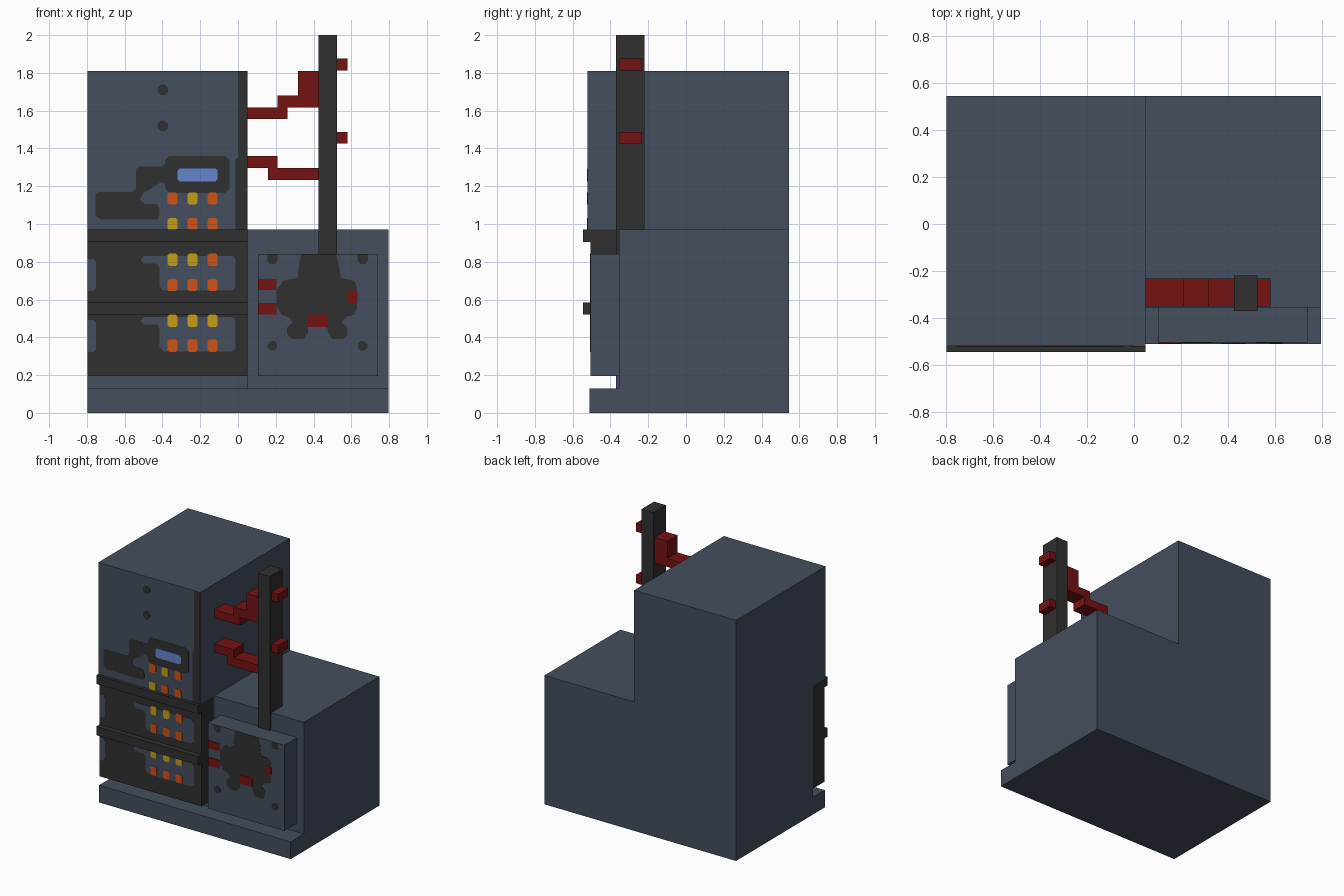
import bpy, bmesh, math

if "Cube" in bpy.data.objects:
    bpy.data.objects.remove(bpy.data.objects["Cube"])


def material(name, r, g, b):
    m = bpy.data.materials.new(name)
    m.diffuse_color = (r, g, b, 1)
    m.use_nodes = True
    m.node_tree.nodes["Principled BSDF"].inputs["Base Color"].default_value = m.diffuse_color
    return m


BLUE = material("slate_blue", 0.058, 0.077, 0.112)
DARK = material("charcoal", 0.03, 0.03, 0.03)
RED = material("dark_red", 0.18, 0.006, 0.006)
ORANGE = material("orange", 0.62, 0.085, 0.008)
YELLOW = material("yellow", 0.56, 0.34, 0.008)
SCREEN = material("screen_blue", 0.13, 0.235, 0.62)


def prism(name, pts, a, b, mat, axis="y"):
    """Extrude a 2D outline from a to b: (y,z) along x, or (x,z) along y."""
    place = (lambda p, t: (t, p[0], p[1])) if axis == "x" else (lambda p, t: (p[0], t, p[1]))
    bm = bmesh.new()
    v0 = [bm.verts.new(place(p, a)) for p in pts]
    v1 = [bm.verts.new(place(p, b)) for p in pts]
    bm.faces.new(v0)
    bm.faces.new(v1)
    n = len(pts)
    for i in range(n):
        j = (i + 1) % n
        bm.faces.new((v0[i], v0[j], v1[j], v1[i]))
    bmesh.ops.recalc_face_normals(bm, faces=bm.faces)
    me = bpy.data.meshes.new(name)
    bm.to_mesh(me)
    bm.free()
    me.materials.append(mat)
    ob = bpy.data.objects.new(name, me)
    bpy.context.collection.objects.link(ob)
    return ob


def box(name, x0, x1, y0, y1, z0, z1, mat):
    return prism(name, [(x0, z0), (x1, z0), (x1, z1), (x0, z1)], y0, y1, mat)


def plate(name, pts, front, mat, layer=1):
    """Thin painted detail on a surface facing -y."""
    return prism(name, pts, front - 0.002 * layer, front, mat)


def chamfered(x0, x1, z0, z1, c):
    return [(x0 + c, z0), (x1 - c, z0), (x1, z0 + c), (x1, z1 - c),
            (x1 - c, z1), (x0 + c, z1), (x0, z1 - c), (x0, z0 + c)]


def disc(x, z, r, n=8):
    return [(x + r * math.cos((i + .5) * math.tau / n),
             z + r * math.sin((i + .5) * math.tau / n)) for i in range(n)]


def hundredths(pts):
    return [(x / 100, z / 100) for x, z in pts]


L, M, R = -0.798, 0.05, 0.796       # left, dividing and right x
FRONT, DRAWER, BACK = -0.52, -0.505, 0.545

# Tall and low cabinets with toe recess, as side profiles
prism("tall_cabinet", [(-0.51, 0), (BACK, 0), (BACK, 1.81), (FRONT, 1.81), (FRONT, 0.97),
                       (-0.37, 0.97), (-0.37, 0.13), (-0.51, 0.13)], L, M, BLUE, "x")
prism("low_cabinet", [(-0.51, 0), (BACK, 0), (BACK, 0.97), (-0.355, 0.97),
                      (-0.355, 0.13), (-0.51, 0.13)], M, R, BLUE, "x")

# Drawers and the protruding bands above them
for name, z0, z1, z2 in (("lower", 0.195, 0.52, 0.585), ("upper", 0.585, 0.905, 0.97)):
    box(name + "_drawer", L, M, DRAWER, -0.37, z0, z1, DARK)
    box(name + "_band", L, M, -0.545, -0.37, z1, z2, DARK)

# Blue inlays on the drawers
inlay = [(-50, 83), (-2.5, 83), (-1.3, 81), (-1.3, 66.5), (-3, 64.7), (-39.5, 64.7),
         (-41.5, 67), (-41.5, 77), (-43, 79), (-50, 79), (-51.5, 81)]
side_inlay = [(-79.8, 81.5), (-76.5, 81.5), (-75.3, 80), (-75.3, 66), (-76.5, 64.5), (-79.8, 64.5)]
for name, dz in (("upper", 0), ("lower", -32.3)):
    for part, pts in (("inlay", inlay), ("side_inlay", side_inlay)):
        plate(f"{name}_{part}", hundredths([(x, z + dz) for x, z in pts]), DRAWER, BLUE)

# Button grid
rows = [(1.135, FRONT, "OYO"), (1.0, FRONT, "YOO"), (0.81, DRAWER, "YYO"),
        (0.677, DRAWER, "OOO"), (0.487, DRAWER, "YYY"), (0.355, DRAWER, "OOO")]
for z, front, colours in rows:
    for x, c in zip((-0.347, -0.241, -0.135), colours):
        plate("button", chamfered(x - 0.027, x + 0.027, max(z - 0.033, 0.195), z + 0.033, 0.01),
              front, YELLOW if c == "Y" else ORANGE, 2)

# Upper cabinet face: edge strip, vents, display housing, screen
plate("edge_strip", [(0, 1.81), (M, 1.81), (M, 0.97), (-0.013, 0.97), (-0.013, 1.34), (0, 1.35)],
      FRONT, DARK)
for z in (1.71, 1.52):
    plate("vent_hole", disc(-0.398, z, 0.03), FRONT, DARK)
housing = [(-75.5, 116), (-74, 117), (-56, 117), (-54, 119), (-54, 129), (-52, 130.5),
           (-40, 130.5), (-38.5, 132), (-38.5, 134), (-36.5, 136), (-7, 136), (-4.5, 134),
           (-4.5, 118.5), (-7, 116.5), (-36, 116.5), (-38, 118), (-39, 121.5), (-41, 122),
           (-45, 119.5), (-48, 117.5), (-50, 116.5), (-52, 113), (-49, 110.5), (-43, 110.5),
           (-41.5, 107.5), (-41.5, 104.5), (-43, 102.5), (-73, 102.5), (-75.5, 104.5)]
plate("display_housing", hundredths(housing), FRONT, DARK)
plate("screen", chamfered(-0.32, -0.108, 1.225, 1.295, 0.012), FRONT, SCREEN, 2)

# Raised valve panel with its painted fitting, pipes and bolts
box("valve_panel", 0.105, 0.74, DRAWER, -0.355, 0.195, 0.84, BLUE)
fitting = [(33.5, 84), (52, 84), (53.5, 78), (54.5, 71.5), (61.5, 70), (63, 66.5), (63, 55.5),
           (61.5, 52), (57.5, 51), (55, 48), (58, 45), (58, 41.5), (56, 39), (50, 39), (48, 42),
           (47, 46), (37, 46), (37, 42), (34.5, 39), (28.5, 39), (26, 41.5), (26, 45), (29, 48),
           (27, 50.5), (23, 52), (20.5, 56.5), (20.5, 65), (24, 70), (31.5, 71.5), (32.5, 80)]
plate("valve_fitting", hundredths(fitting), DRAWER, DARK)
for x0, x1, z0, z1 in ((0.105, 0.205, 0.65, 0.71), (0.105, 0.205, 0.52, 0.583),
                       (0.58, 0.632, 0.583, 0.647), (0.37, 0.475, 0.455, 0.52)):
    plate("painted_pipe", chamfered(x0, x1, z0, z1, 0.004), DRAWER, RED, 2)
for x in (0.182, 0.66):
    plate("lower_bolt", disc(x, 0.355, 0.027), DRAWER, DARK)
    plate("upper_bolt", [(x - 0.027, 0.84), (x - 0.027, 0.805), (x - 0.012, 0.787),
                         (x + 0.012, 0.787), (x + 0.027, 0.805), (x + 0.027, 0.84)], DRAWER, DARK)

# Exhaust post and the stepped red pipes
box("exhaust_post", 0.425, 0.525, -0.37, -0.22, 0.84, 2.0, DARK)
for x0, x1, z0, z1 in ((0.05, 0.262, 1.555, 1.617), (0.21, 0.425, 1.617, 1.68),
                       (0.317, 0.425, 1.68, 1.81), (0.05, 0.21, 1.297, 1.36),
                       (0.158, 0.425, 1.232, 1.297), (0.525, 0.58, 1.813, 1.875),
                       (0.525, 0.58, 1.425, 1.488)):
    box("pipe", x0, x1, -0.352, -0.232, z0, z1, RED)
